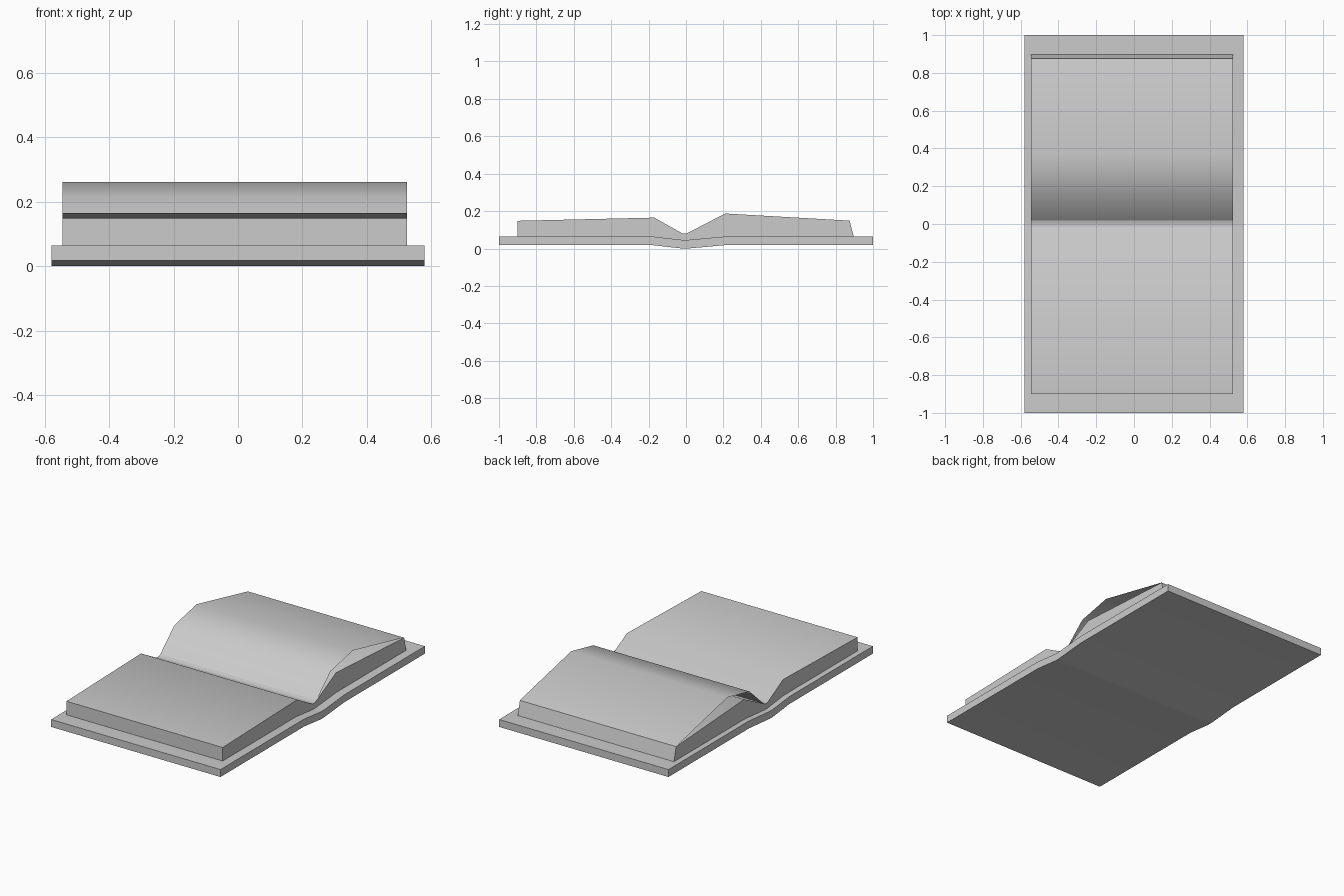
import bpy
import bmesh
import math

cube = bpy.data.objects.get("Cube")
if cube:
    bpy.data.objects.remove(cube, do_unlink=True)

grey = bpy.data.materials.new("plain grey")
grey.use_nodes = True
colour = (0.6, 0.6, 0.6, 1)
grey.diffuse_color = colour
grey.node_tree.nodes["Principled BSDF"].inputs["Base Color"].default_value = colour


def finish(name, bm):
    """Turn the bmesh into a smooth shaded object that keeps its sharp edges."""
    mesh = bpy.data.meshes.new(name)
    bm.to_mesh(mesh)
    bm.free()
    mesh.materials.append(grey)
    obj = bpy.data.objects.new(name, mesh)
    bpy.context.collection.objects.link(obj)
    bpy.ops.object.select_all(action='DESELECT')
    obj.select_set(True)
    bpy.context.view_layer.objects.active = obj
    bpy.ops.object.shade_smooth_by_angle(angle=math.radians(42))


def strip(bm, path, x0, x1):
    """Sweep a (y, z) path along x as a row of quads."""
    rows = [[bm.verts.new((x, y, z)) for x in (x0, x1)] for y, z in path]
    for a, b in zip(rows, rows[1:]):
        bm.faces.new((a[0], a[1], b[1], b[0]))
    return rows


def slab(name, top, bottom, x0, x1):
    """Closed solid between matching top and bottom paths."""
    bm = bmesh.new()
    upper = strip(bm, top, x0, x1)
    lower = strip(bm, bottom, x0, x1)
    for i in range(len(top) - 1):
        for side in (0, 1):
            bm.faces.new((upper[i][side], upper[i + 1][side],
                          lower[i + 1][side], lower[i][side]))
    for end in (0, -1):
        bm.faces.new((upper[end][0], upper[end][1], lower[end][1], lower[end][0]))
    bmesh.ops.recalc_face_normals(bm, faces=bm.faces)
    finish(name, bm)


# Cover with a shallow dip at the spine
base = [(-1, 0.018), (-0.18, 0.018), (-0.02, 0), (0.01, 0), (0.21, 0.018), (1, 0.018)]
slab("cover", [(y, z + 0.046) for y, z in base], base, -0.58, 0.58)

# Page block, with both halves falling into the spine
pages_top = [(-0.9, 0.148), (-0.17, 0.165), (-0.02, 0.081), (0.005, 0.081),
             (0.21, 0.187), (0.875, 0.149)]
pages_bottom = [(-0.9, 0.063), (-0.18, 0.063), (-0.02, 0.046), (0.01, 0.046),
                (0.21, 0.063), (0.897, 0.063)]
slab("page_block", pages_top, pages_bottom, -0.545, 0.525)

# Single loose page arching over the back half
bm = bmesh.new()
strip(bm, [(0.015, 0.085), (0.157, 0.216), (0.373, 0.262), (0.875, 0.15)], -0.545, 0.525)
finish("lifted_page", bm)
